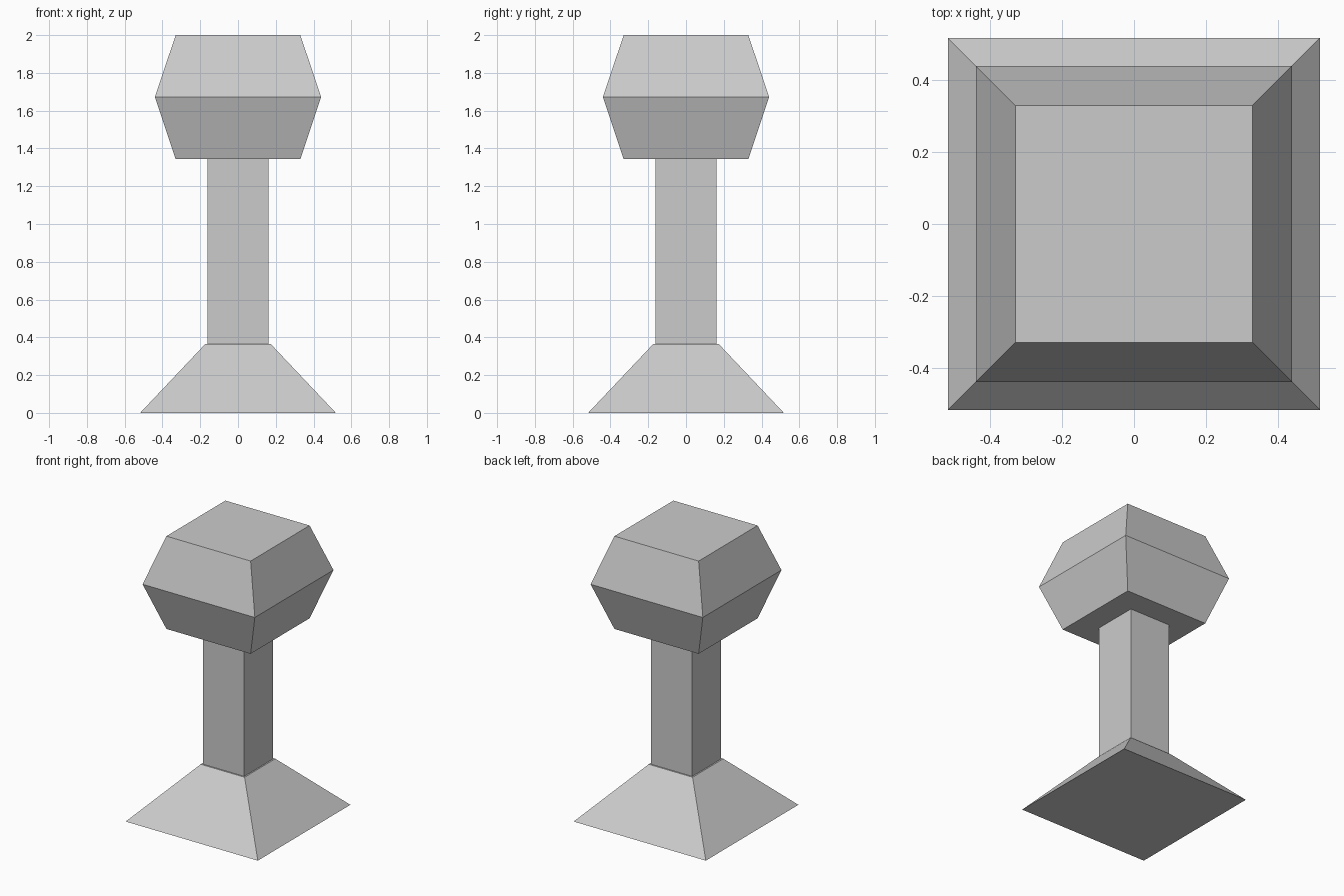
import bpy
import bmesh

if "Cube" in bpy.data.objects:
    bpy.data.objects.remove(bpy.data.objects["Cube"])

grey = bpy.data.materials.new("light grey")
grey.diffuse_color = (0.6, 0.6, 0.6, 1)
grey.use_nodes = True
grey.node_tree.nodes["Principled BSDF"].inputs["Base Color"].default_value = grey.diffuse_color


def square_loft(name, rings):
    """Closed square solid through (half width, height) rings."""
    bm = bmesh.new()
    loops = [[bm.verts.new((sx * h, sy * h, z))
              for sx, sy in ((-1, -1), (1, -1), (1, 1), (-1, 1))]
             for h, z in rings]
    for low, high in zip(loops, loops[1:]):
        for i in range(4):
            j = (i + 1) % 4
            bm.faces.new((low[i], low[j], high[j], high[i]))
    bm.faces.new(loops[0][::-1])
    bm.faces.new(loops[-1])
    mesh = bpy.data.meshes.new(name)
    bm.to_mesh(mesh)
    bm.free()
    mesh.materials.append(grey)
    obj = bpy.data.objects.new(name, mesh)
    bpy.context.collection.objects.link(obj)
    return obj


# Sloped foot, square column and faceted head
square_loft("base", [(0.518, 0), (0.172, 0.366)])
square_loft("column", [(0.162, 0.366), (0.162, 1.343)])
square_loft("head", [(0.33, 1.343), (0.44, 1.672), (0.33, 2.0)])
